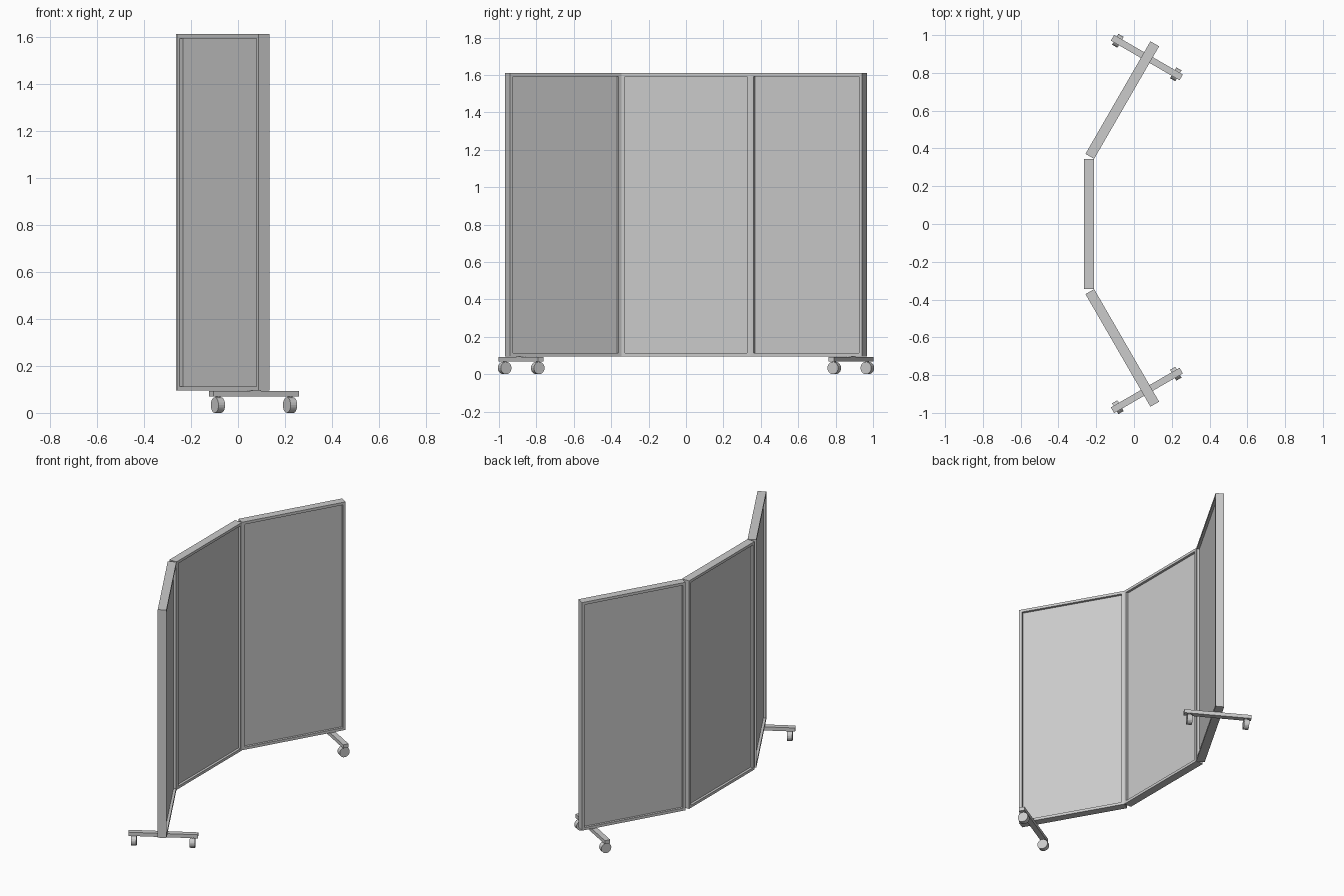
import bpy, bmesh, math
from mathutils import Matrix, Vector

if "Cube" in bpy.data.objects:
    bpy.data.objects.remove(bpy.data.objects["Cube"])

PH, PL, PT = 1.515, 0.688, 0.053      # panel height, length, thickness
BORDER, RECESS, BOTTOM = 0.025, 0.016, 0.095


def finish(bm, name, mat):
    bmesh.ops.recalc_face_normals(bm, faces=bm.faces)
    bm.transform(mat)
    mesh = bpy.data.meshes.new(name)
    bm.to_mesh(mesh)
    bm.free()
    ob = bpy.data.objects.new(name, mesh)
    bpy.context.collection.objects.link(ob)
    return ob


def box(bm, size, loc):
    m = Matrix.Translation(loc) @ Matrix.Diagonal((*size, 1))
    bmesh.ops.create_cube(bm, size=1, matrix=m)


def panel(name, mat):
    # Slab with a framed recess on both broad faces
    bm = bmesh.new()
    box(bm, (PT, PL, PH), (0, 0, BOTTOM + PH / 2))
    bm.normal_update()
    faces = [f for f in bm.faces if abs(f.normal.x) > 0.9]
    for f in faces:
        direction = f.normal.copy()
        bmesh.ops.inset_region(bm, faces=[f], thickness=BORDER)
        new = bmesh.ops.extrude_discrete_faces(bm, faces=[f])["faces"][0]
        bmesh.ops.translate(bm, verts=new.verts, vec=-direction * RECESS)
    finish(bm, name, mat)


def foot(side, mat):
    # Cross bar with a small mounting plate to the panel
    bm = bmesh.new()
    box(bm, (0.42, 0.035, 0.024), (0, 0, 0.081))
    finish(bm, side + "_foot_bar", mat)
    bm = bmesh.new()
    box(bm, (0.05, 0.03, 0.006), (0, 0, 0.094))
    finish(bm, side + "_mounting_plate", mat)

    # Caster wheels on short stems, axles along the bar
    for end, x in (("inner", 0.177), ("outer", -0.177)):
        bm = bmesh.new()
        m = Matrix.Translation((x, 0, 0.033)) @ Matrix.Rotation(math.pi / 2, 4, 'Y')
        bmesh.ops.create_cone(bm, cap_ends=True, segments=20, radius1=0.033,
                              radius2=0.033, depth=0.032, matrix=m)
        finish(bm, f"{side}_{end}_wheel", mat)
        bm = bmesh.new()
        bmesh.ops.create_cone(bm, cap_ends=True, segments=12, radius1=0.01,
                              radius2=0.01, depth=0.02,
                              matrix=Matrix.Translation((x, 0, 0.065)))
        finish(bm, f"{side}_{end}_caster_stem", mat)


# Centre panel
panel("centre_panel", Matrix.Translation((-0.237, 0, 0)))

# Angled side panels with their wheeled feet
for side, s in (("left", 1), ("right", -1)):
    mat = (Matrix.Translation((-0.062, s * 0.656, 0))
           @ Matrix.Rotation(-s * math.radians(30), 4, 'Z'))
    panel(side + "_side_panel", mat)
    foot(side, mat @ Matrix.Translation((0, s * 0.26, 0)))
